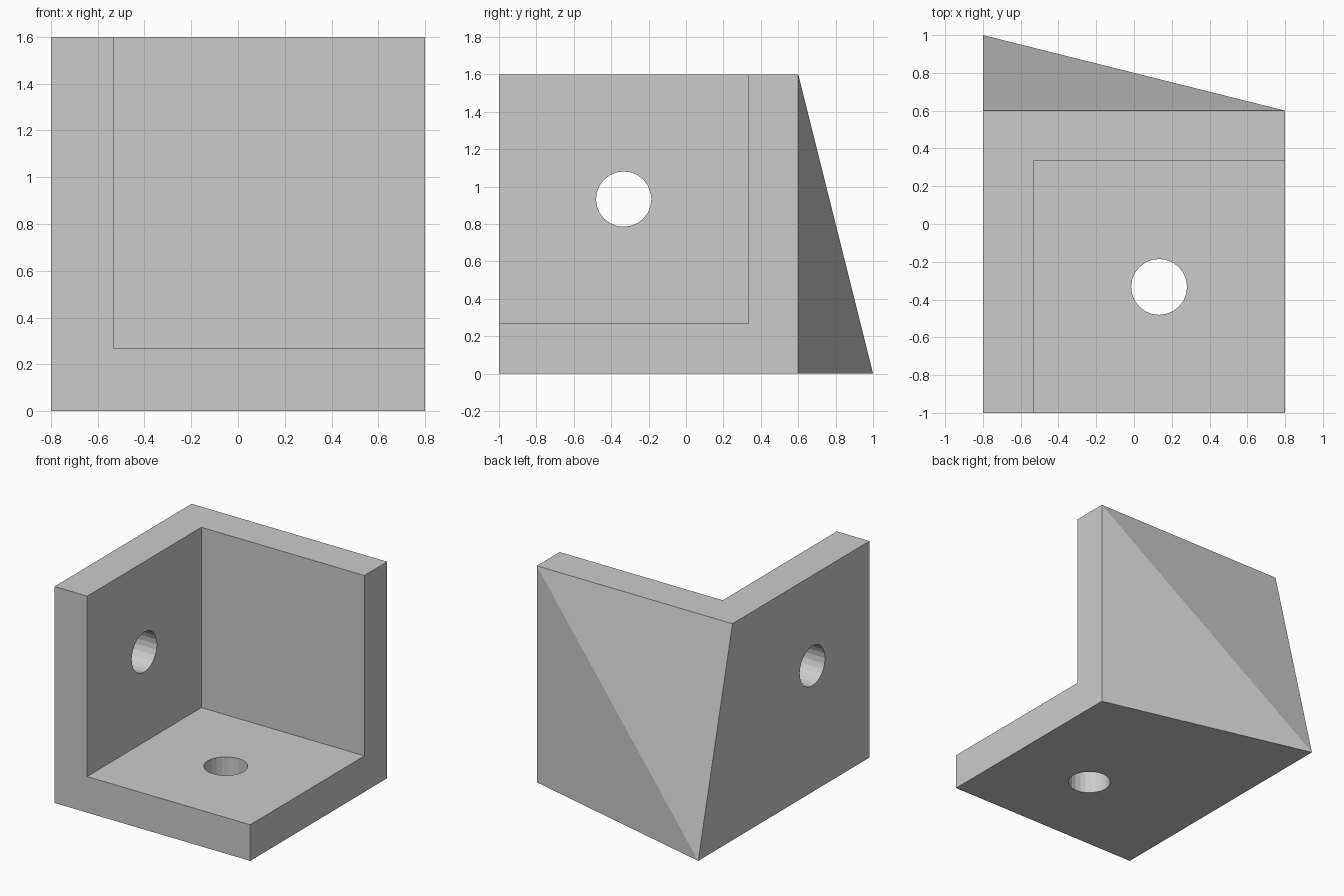
import bpy, bmesh, math

if "Cube" in bpy.data.objects:
    bpy.data.objects.remove(bpy.data.objects["Cube"])

grey = bpy.data.materials.new("plain_grey")
grey.diffuse_color = (0.6, 0.6, 0.6, 1)
grey.use_nodes = True
grey.node_tree.nodes["Principled BSDF"].inputs["Base Color"].default_value = grey.diffuse_color


def box_corners(x0, x1, y0, y1, z0, z1):
    return [(x, y, z) for x in (x0, x1) for y in (y0, y1) for z in (z0, z1)]


def hull(name, points):
    """Solid convex object around the given corner points."""
    bm = bmesh.new()
    for p in points:
        bm.verts.new(p)
    bmesh.ops.convex_hull(bm, input=bm.verts[:])
    bmesh.ops.dissolve_limit(bm, angle_limit=0.01, verts=bm.verts[:], edges=bm.edges[:])
    bmesh.ops.recalc_face_normals(bm, faces=bm.faces[:])
    mesh = bpy.data.meshes.new(name)
    bm.to_mesh(mesh)
    bm.free()
    mesh.materials.append(grey)
    obj = bpy.data.objects.new(name, mesh)
    bpy.context.collection.objects.link(obj)
    return obj


def drill(name, location, rotation):
    """Round cutter for a bolt hole."""
    bpy.ops.mesh.primitive_cylinder_add(vertices=24, radius=0.148, depth=0.6,
                                        location=location, rotation=rotation)
    obj = bpy.context.object
    obj.name = name
    obj.data.materials.append(grey)
    return obj


# Block whose lower back left corner is drawn out to a point
corners = box_corners(-0.8, 0.8, -1, 0.6, 0, 1.6)
corners[corners.index((-0.8, 0.6, 0))] = (-0.8, 1, 0)
bracket = hull("corner_bracket", corners)

# Cutters: open inner corner, side wall hole, floor hole
cutters = [
    hull("inner_cutter", box_corners(-0.533, 1.2, -1.4, 0.333, 0.267, 2)),
    drill("wall_hole_cutter", (-0.75, -0.333, 0.933), (0, math.pi / 2, 0)),
    drill("floor_hole_cutter", (0.133, -0.333, 0.05), (0, 0, 0)),
]

for cutter in cutters:
    mod = bracket.modifiers.new(cutter.name, 'BOOLEAN')
    mod.operation = 'DIFFERENCE'
    mod.solver = 'EXACT'
    mod.object = cutter

# Apply the cuts and remove the cutters
bpy.context.view_layer.objects.active = bracket
for mod in list(bracket.modifiers):
    bpy.ops.object.modifier_apply(modifier=mod.name)
for cutter in cutters:
    bpy.data.objects.remove(cutter, do_unlink=True)
